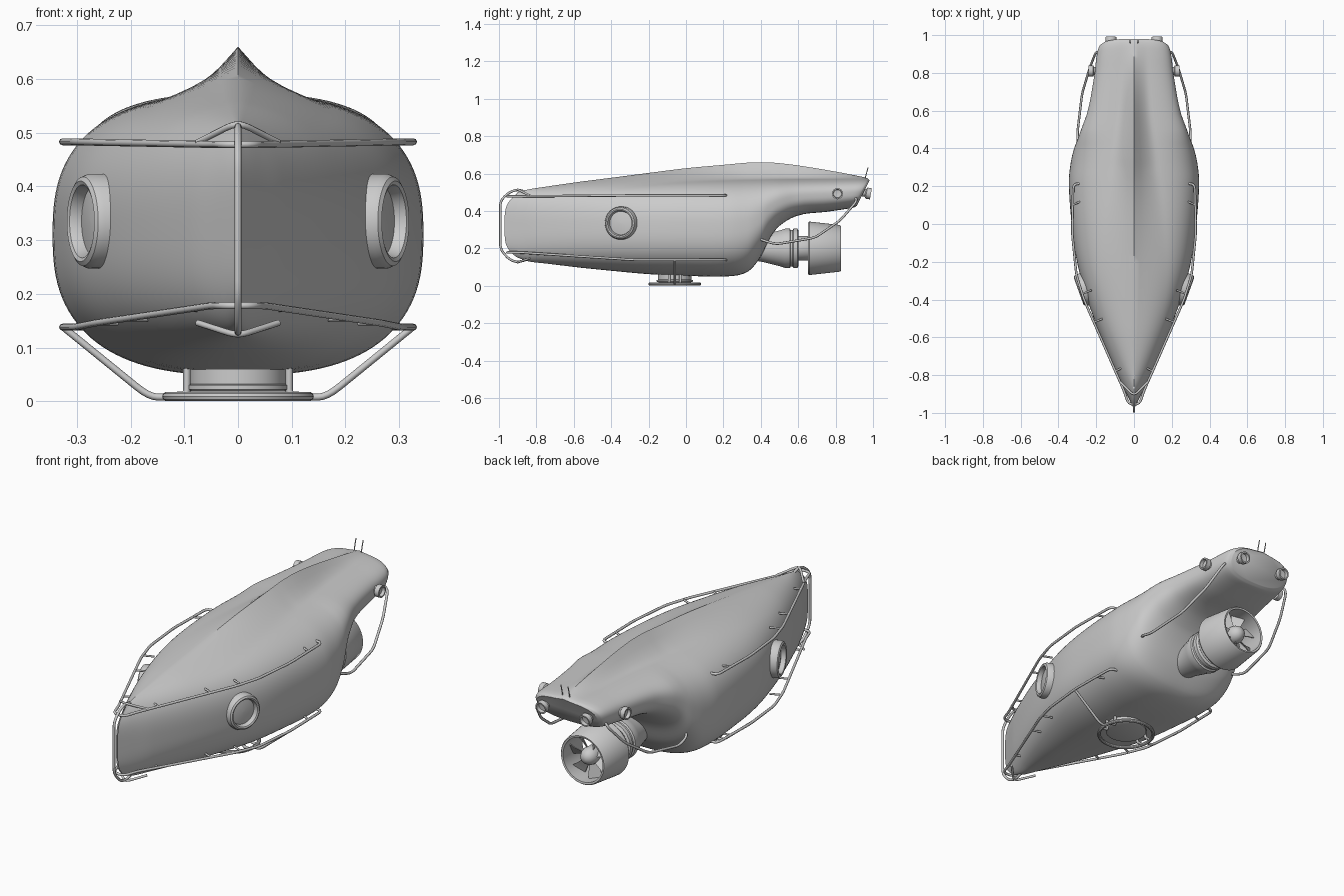
import bpy, bmesh, math
from mathutils import Vector

if "Cube" in bpy.data.objects:
    bpy.data.objects.remove(bpy.data.objects["Cube"])


def finish(name, bm, angle=35):
    bmesh.ops.remove_doubles(bm, verts=bm.verts, dist=1e-5)
    bmesh.ops.recalc_face_normals(bm, faces=bm.faces)
    me = bpy.data.meshes.new(name)
    bm.to_mesh(me)
    bm.free()
    ob = bpy.data.objects.new(name, me)
    bpy.context.collection.objects.link(ob)
    bpy.ops.object.select_all(action='DESELECT')
    ob.select_set(True)
    bpy.context.view_layer.objects.active = ob
    bpy.ops.object.shade_smooth_by_angle(angle=math.radians(angle))
    return ob


def bridge(bm, rings, closed=False):
    n = len(rings[0])
    pairs = list(zip(rings, rings[1:])) + ([(rings[-1], rings[0])] if closed else [])
    for a, b in pairs:
        for i in range(n):
            j = (i + 1) % n
            bm.faces.new((a[i], a[j], b[j], b[i]))


def lathe(name, origin, axis, profile, closed=False, n=40):
    """Spin (radius, distance) points about an axis."""
    bm = bmesh.new()
    q = Vector((0, 0, 1)).rotation_difference(Vector(axis))
    rings = [[bm.verts.new(Vector(origin) + q @ Vector((r * math.cos(k * math.tau / n),
              r * math.sin(k * math.tau / n), t))) for k in range(n)] for r, t in profile]
    bridge(bm, rings, closed)
    if not closed:
        bm.faces.new(rings[0])
        bm.faces.new(rings[-1])
    return finish(name, bm)


def tube(name, pts, r=0.0065, bend=0.03, cyclic=False):
    """Round bar through points with filleted corners."""
    pts = [Vector(p) for p in pts]
    path = [pts[0]]
    for a, b, c in zip(pts, pts[1:], pts[2:]):
        p = b + (a - b).normalized() * min(bend, (a - b).length * .45)
        s = b + (c - b).normalized() * min(bend, (c - b).length * .45)
        path += [p.lerp(b, t).lerp(b.lerp(s, t), t) for t in (0, .25, .5, .75, 1)]
    path.append(pts[-1])
    cu = bpy.data.curves.new(name, 'CURVE')
    cu.dimensions = '3D'
    cu.bevel_depth, cu.bevel_resolution, cu.use_fill_caps = r, 2, True
    sp = cu.splines.new('POLY')
    sp.points.add(len(path) - 1)
    for v, p in zip(sp.points, path):
        v.co = (*p, 1)
    ob = bpy.data.objects.new(name, cu)
    bpy.context.collection.objects.link(ob)
    bpy.ops.object.select_all(action='DESELECT')
    ob.select_set(True)
    bpy.context.view_layer.objects.active = ob
    bpy.ops.object.convert(target='MESH')
    bpy.ops.object.shade_smooth_by_angle(angle=math.radians(50))


# Hull stations: y, half width, deck z, ridge z, keel z
ST = [(-.97, .004, .49, .50, .15), (-.9, .04, .505, .515, .13), (-.8, .09, .515, .528, .12),
      (-.6, .175, .535, .552, .10), (-.4, .247, .55, .577, .08), (-.2, .302, .562, .603, .062),
      (0, .33, .57, .628, .053), (.22, .345, .572, .648, .05), (.33, .334, .573, .658, .075),
      (.40, .317, .573, .66, .155), (.45, .298, .573, .659, .255), (.5, .28, .573, .655, .32),
      (.6, .245, .573, .643, .375), (.8, .212, .573, .61, .395), (.93, .197, .573, .585, .41),
      (.97, .185, .568, .575, .417), (.98, .168, .56, .566, .427)]


def station(y):
    i = max(k for k in range(len(ST) - 1) if ST[k][0] <= y + 1e-9)

    def slope(k, c):
        a, b = ST[max(k - 1, 0)], ST[min(k + 1, len(ST) - 1)]
        return (b[c] - a[c]) / (b[0] - a[0])
    p, q = ST[i], ST[i + 1]
    h = q[0] - p[0]
    t = (y - p[0]) / h
    return [p[c] * (2*t**3 - 3*t*t + 1) + q[c] * (3*t*t - 2*t**3)
            + h * (slope(i, c) * (t**3 - 2*t*t + t) + slope(i + 1, c) * (t**3 - t*t))
            for c in range(1, 5)]


# Hull: lofted superellipse sections with a creased dorsal ridge
bm = bmesh.new()
ys = sorted({a[0] + (b[0] - a[0]) * k / 5 for a, b in zip(ST, ST[1:]) for k in range(5)} | {.98})
N, rings = 120, []
for y in ys:
    hw, deck, ridge, keel = station(y)
    zc, hz = (deck + keel) / 2, (deck - keel) / 2
    bow = max(0, 1 - (y + .97) / .4)
    aft = max(0, min(1, (y - .6) / .35))
    w = hw * (.8 - .45 * max(0, min(1, (y + .7) / 1.0)))
    ring = []
    for k in range(N):
        a = k * math.tau / N
        c, s = math.cos(a), math.sin(a)
        x = hw * math.copysign(abs(c) ** (2 / 2.6), c) if abs(c) > 1e-6 else 0
        u = math.copysign(abs(s) ** (2 / 2.6), s)
        z = zc + hz * u
        yy = y + .07 * bow * u ** 4 - .08 * aft * (deck - z) / .16
        if s > 0:
            z += (ridge - deck) * max(0, 1 - abs(x) / w) ** 1.6
        ring.append(bm.verts.new((x, yy, z)))
    rings.append(ring)
bridge(bm, rings)
bm.faces.new(rings[0])
bm.faces.new(rings[-1])
finish('hull', bm, 40)

# Thruster: tail pod, neck, duct, hub and blades
lathe('thruster_pod', (0, 0, .2), (0, 1, 0), [(.06, .34), (.075, .42), (.098, .51), (.105, .53),
      (.105, .555), (.098, .56), (.098, .57), (.105, .575), (.105, .595), (.095, .602)])
lathe('thruster_neck', (0, 0, .2), (0, 1, 0), [(.065, .59), (.065, .66), (.045, .69), (.04, .74)])
lathe('thruster_duct', (0, 0, .2), (0, 1, 0), [(.138, .652), (.143, .66), (.125, .822), (.12, .828),
      (.111, .826), (.115, .74), (.125, .652)], True, 48)
lathe('propeller_hub', (0, 0, .2), (0, 1, 0), [(.04, .73), (.044, .765), (.04, .785), (.028, .805),
      (.01, .815)])
bm = bmesh.new()
for k in range(7):
    a = k * math.tau / 7
    grid = []
    for r, half, twist in ((.035, .018, .9), (.075, .026, .7), (.112, .034, .5)):
        row = []
        for e in (-1, 1):
            tang, yy = e * half * math.cos(twist), .755 + e * half * math.sin(twist)
            row.append([bm.verts.new((r * math.cos(a) - tang * math.sin(a), yy + d,
                        .2 + r * math.sin(a) + tang * math.cos(a))) for d in (-.003, .003)])
        grid.append([row[0][0], row[1][0], row[1][1], row[0][1]])
    bridge(bm, grid)
    bm.faces.new(grid[0])
    bm.faces.new(grid[-1])
finish('propeller_blades', bm)

# Belly sensor and its guard ring
lathe('belly_sensor', (0, -.06, 0), (0, 0, 1), [(.086, .018), (.098, .022), (.098, .03), (.09, .032),
      (.09, .07)])
lathe('belly_guard_ring', (0, -.06, .009), (0, 0, 1), [(.132 + .009 * math.cos(k * math.tau / 10),
      .009 * math.sin(k * math.tau / 10)) for k in range(10)], True, 48)
for sx in (-1, 1):
    for sy in (-1, 1):
        tube('guard_post', [(sx * .128, -.06 + sy * .03, .01), (sx * .095, -.06 + sy * .03, .012),
                            (sx * .095, -.06 + sy * .03, .07)], .007, .01)
    tube('guard_strut', [(sx * .13, -.06, .008), (sx * .165, -.06, .008), (sx * .325, -.06, .138)])

# Side rails joined around the bow, upper and lower
for name, z, zbow in (('upper_rail', .483, .478), ('lower_rail', .138, .178)):
    zm = z + (zbow - z) * .2
    half = [(.28, .215, z), (.322, .21, z), (.327, -.05, z), (.305, -.27, z), (.265, -.4, zm),
            (.05, -.89, zbow), (.03, -.955, zbow)]
    tube(name, half + [(-x, y, zz) for x, y, zz in reversed(half)])
    for s in (-1, 1):
        for x, y, d in ((.326, .1, .045), (.274, -.37, .05), (.212, -.52, .05), (.1, -.78, .04)):
            zz = z if y > -.3 else zm + (zbow - zm) * (-.4 - y) / .49 if y < -.4 else zm
            tube('rail_standoff', [(s * x, y, zz), (s * (x - d), y + .02, zz)], .005)
    # small arch brace over the bow tip
    zt = .515 if z > .3 else .125
    tube('bow_brace', [(-.075, -.835, zm), (-.01, -.9, zt), (.01, -.9, zt), (.075, -.835, zm)], .006, .02)

# Vertical bumper at the bow
tube('bow_bumper', [(0, -.85, .50), (0, -.9, .515), (0, -.945, .50), (0, -.993, .455), (0, -.993, .195),
                    (0, -.945, .14), (0, -.9, .125), (0, -.85, .14)])

CUP = [(.021, -.03), (.021, .004), (.03, .01), (.03, .034), (.023, .034), (.021, .018), (.004, .016)]
for s in (-1, 1):
    # Portholes
    o, d = (s * .262, -.345, .335), (s * .94, -.34, 0)
    lathe('porthole_frame', o, d, [(.088, -.03), (.088, .016), (.083, .028), (.075, .033),
          (.068, .03), (.063, .012), (.063, -.03)], True, 48)
    lathe('porthole_glass', o, d, [(.064, -.02), (.064, .008), (.04, .012), (.003, .014)])
    # Lamps on the stern side and stern face
    lathe('side_lamp', (s * .207, .81, .492), (s, 0, 0), CUP, n=24)
    lathe('rear_lamp', (s * .122, .955, .497), (0, .98, -.18), CUP, n=24)
    # Thruster guard bars
    tube('thruster_guard', [(s * .17, .9, .48), (s * .2, .915, .455), (s * .235, .825, .35),
                            (s * .275, .69, .257), (s * .3, .48, .222), (s * .295, .41, .243),
                            (s * .25, .37, .26)])
    # Antennas
    tube('antenna', [(s * .02, .955, .56), (s * .02, .962, .59), (s * .02, .973, .632)], .0025, .005)
